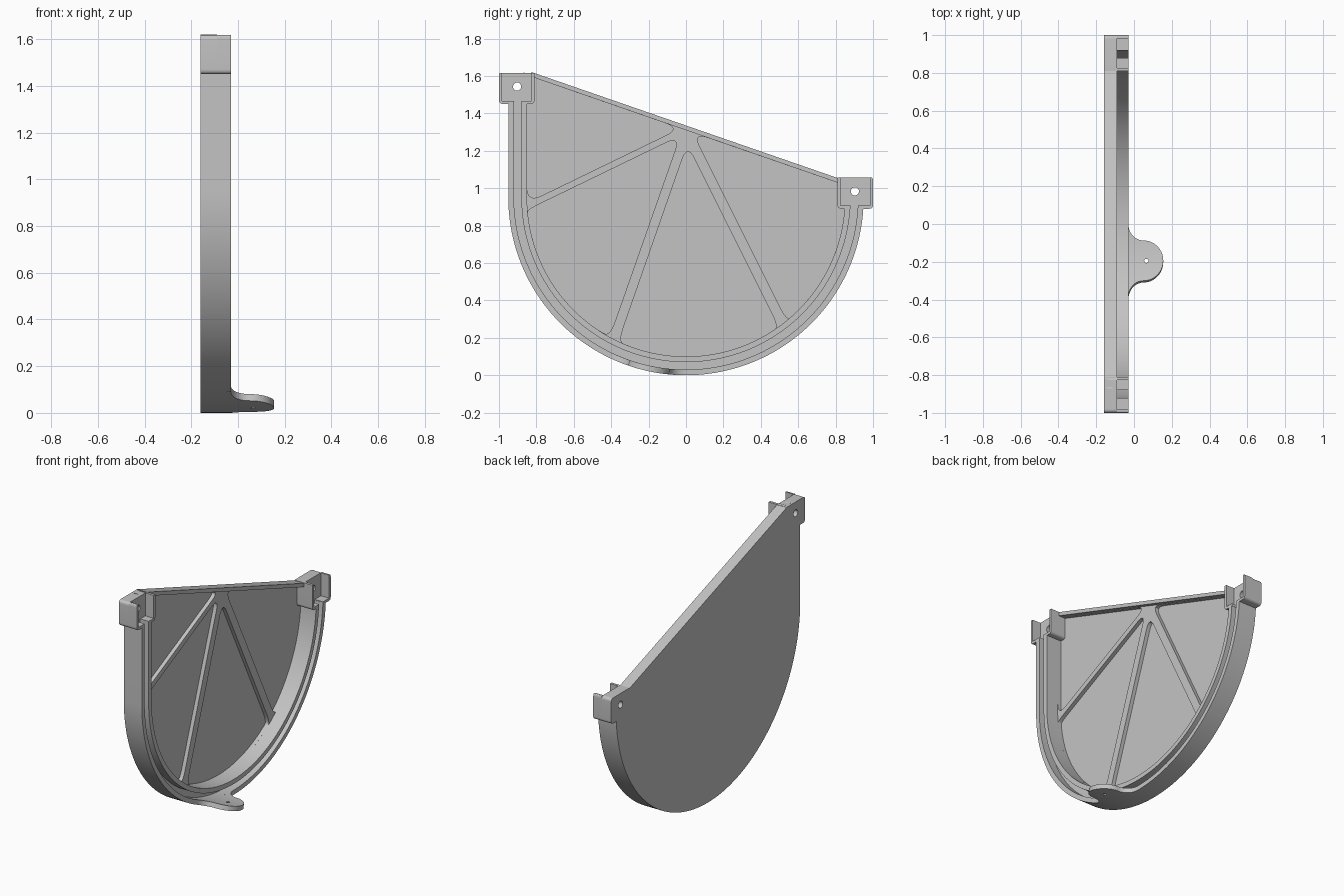
import bpy, bmesh
from math import sin, cos, pi, sqrt, radians
from mathutils import Vector

cube = bpy.data.objects.get("Cube")
if cube:
    bpy.data.objects.remove(cube)

grey = bpy.data.materials.new("grey plastic")
grey.use_nodes = True
grey.diffuse_color = (0.55, 0.55, 0.55, 1)
grey.node_tree.nodes["Principled BSDF"].inputs["Base Color"].default_value = grey.diffuse_color

R = 0.95                             # outer radius, also height of the arc centre
BACK, FLOOR, RIB, STEP, FRONT = -0.16, -0.14, -0.115, -0.09, -0.03


def finish(bm, name):
    bmesh.ops.recalc_face_normals(bm, faces=bm.faces)
    mesh = bpy.data.meshes.new(name)
    bm.to_mesh(mesh)
    bm.free()
    mesh.materials.append(grey)
    obj = bpy.data.objects.new(name, mesh)
    bpy.context.collection.objects.link(obj)
    return obj


def smooth(obj):
    bpy.ops.object.select_all(action='DESELECT')
    obj.select_set(True)
    bpy.context.view_layer.objects.active = obj
    bpy.ops.object.shade_smooth_by_angle(angle=radians(30))


def prism(name, x0, x1, outline, holes=()):
    """Extrude a (y, z) outline with optional holes from x0 to x1."""
    bm = bmesh.new()
    edges = []
    for loop in (outline, *holes):
        vs = [bm.verts.new((x0, y, z)) for y, z in loop]
        edges += [bm.edges.new((vs[i - 1], vs[i])) for i in range(len(vs))]
    bmesh.ops.triangle_fill(bm, edges=edges, use_beauty=True, normal=(1, 0, 0))
    ext = bmesh.ops.extrude_face_region(bm, geom=bm.faces[:])
    moved = [v for v in ext["geom"] if isinstance(v, bmesh.types.BMVert)]
    bmesh.ops.translate(bm, verts=moved, vec=(x1 - x0, 0, 0))
    obj = finish(bm, name)
    smooth(obj)
    return obj


def arc(r, a0, a1, n=64, cy=0, cz=R):
    return [(cy + r * cos(radians(a0 + (a1 - a0) * i / n)),
             cz + r * sin(radians(a0 + (a1 - a0) * i / n))) for i in range(n + 1)]


def rounded(points, t):
    """Round the corners given as (y, z, True) with tangent length t."""
    out = []
    for i, p in enumerate(points):
        if len(p) == 2:
            out.append(p)
            continue
        c = Vector(p[:2])
        ends = []
        for q in (points[i - 1], points[(i + 1) % len(points)]):
            d = Vector(q[:2]) - c
            ends.append(c + d.normalized() * min(t, d.length * 0.45))
        for k in range(9):
            u = k / 8
            out.append(tuple(ends[0] * (1 - u) ** 2 + c * 2 * u * (1 - u) + ends[1] * u * u))
    return out


def top(y, offset=0.0):
    return 1.335 - 0.346 * y - offset


def band(r0, r1):
    """Gutter-shaped strip: straight back side, then the half round."""
    return ([(-r0, 1.458)] + arc(r0, 180, 357, 96)
            + arc(r1, 357, 180, 96) + [(-r1, 1.458)])


# Back plate
prism("back_plate", BACK, FLOOR,
      [(-R, 1.458)] + arc(R, 180, 357, 96)
      + [(0.82, 0.9), (0.82, top(0.82)), (-0.82, top(-0.82)), (-0.82, 1.458)])

# Rim with a groove between two lips
prism("rim_base", FLOOR, STEP, band(R, 0.85))
prism("outer_lip", STEP, FRONT, band(R, 0.92))
prism("inner_lip", STEP, FRONT, band(0.88, 0.85))

# Sloping top rim
prism("top_rim", FLOOR, STEP, [(-0.825, top(-0.825)), (0.825, top(0.825)),
                               (0.825, top(0.825, 0.025)), (-0.825, top(-0.825, 0.025))])

# Rib layer: a sheet with four rounded pockets
r = 0.85
back_pocket = [(-r, 0.922, True), (-0.03, 1.32, True), (-r, top(-r, 0.025))]
back_low = [(-0.031, 1.28, True), (-0.846, 0.885, True)]
back_low += arc(r, 186, 236, 24) + [(-0.408, 0.206, True)]
middle = [(0.007, 1.234, True), (-0.361, 0.18, True)]
middle += arc(r, 249, 302, 24) + [(0.495, 0.258, True)]
front = [(0.036, 1.297, True), (0.54, 0.29, True)]
front += arc(r, 313, 360, 24) + [(r, top(r, 0.025))]
pockets = [rounded(p, 0.085) for p in (back_pocket, back_low, middle, front)]
s = 0.87
prism("ribs", FLOOR - 0.005, RIB,
      [(-s, top(-s, 0.017))] + arc(s, 180, 360, 96) + [(s, top(s, 0.017))], pockets)

# Corner clips: drilled floor with an open pocket in front
H, T = 0.167, 0.017
for name, side, z0 in (("back", -1, 1.45), ("front", 1, 0.89)):
    def place(points):
        return [(side * p[0], z0 + p[1], *p[2:]) for p in points]
    base = place([(0.81, H), (1, H, True), (1, 0, True), (0.81, 0, True)])
    hole = arc(0.022, 0, 345, 23, side * 0.903, z0 + 0.093)
    prism(name + "_clip_floor", BACK, STEP, rounded(base, 0.022), [hole])
    outer = place([(1, H, True), (1, 0, True), (0.92, 0), (0.92, T), (1 - T, T), (1 - T, H)])
    inner = place([(0.81, H), (0.81, 0, True), (0.88, 0), (0.88, T), (0.81 + T, T), (0.81 + T, H)])
    prism(name + "_clip_outer_wall", STEP, FRONT, rounded(outer, 0.022))
    prism(name + "_clip_inner_wall", STEP, FRONT, rounded(inner, 0.022))


# Curved screw tab at the bottom
def half_width(x):
    if x < 0.05:
        return 0.11 + 0.09 * (1 - sqrt(max(0, 1 - ((0.05 - x) / 0.08) ** 2)))
    return max(0.002, 0.11 * sqrt(max(0, 1 - ((x - 0.05) / 0.105) ** 2)))


xs = [0.05 - 0.08 * cos(pi / 2 * i / 10) for i in range(10)]
xs += [0.05 + 0.105 * sin(pi / 2 * i / 14) for i in range(15)]
bm = bmesh.new()
N = 16
rows = []
for x in [FRONT - 0.02] + xs:
    w = half_width(max(x, FRONT))
    ys = [-0.2 + w * (2 * j / N - 1) for j in range(N + 1)]
    rows.append([bm.verts.new((x, y, R - sqrt(R * R - y * y))) for y in ys])
for a, b in zip(rows, rows[1:]):
    for j in range(N):
        bm.faces.new((a[j], a[j + 1], b[j + 1], b[j]))
ext = bmesh.ops.extrude_face_region(bm, geom=bm.faces[:])
for v in ext["geom"]:
    if isinstance(v, bmesh.types.BMVert):
        v.co.y *= 0.92 / R
        v.co.z = R + (v.co.z - R) * 0.92 / R
tab = finish(bm, "screw_tab")

# Screw hole through the tab
bpy.ops.mesh.primitive_cylinder_add(vertices=20, radius=0.011, depth=0.3, location=(0.065, -0.195, 0.03))
drill = bpy.context.object
drill.name = "tab_hole_cutter"
drill.hide_render = True
cut = tab.modifiers.new("hole", 'BOOLEAN')
cut.operation = 'DIFFERENCE'
cut.object = drill
smooth(tab)
bpy.ops.object.modifier_apply(modifier=cut.name)
bpy.data.objects.remove(drill)
